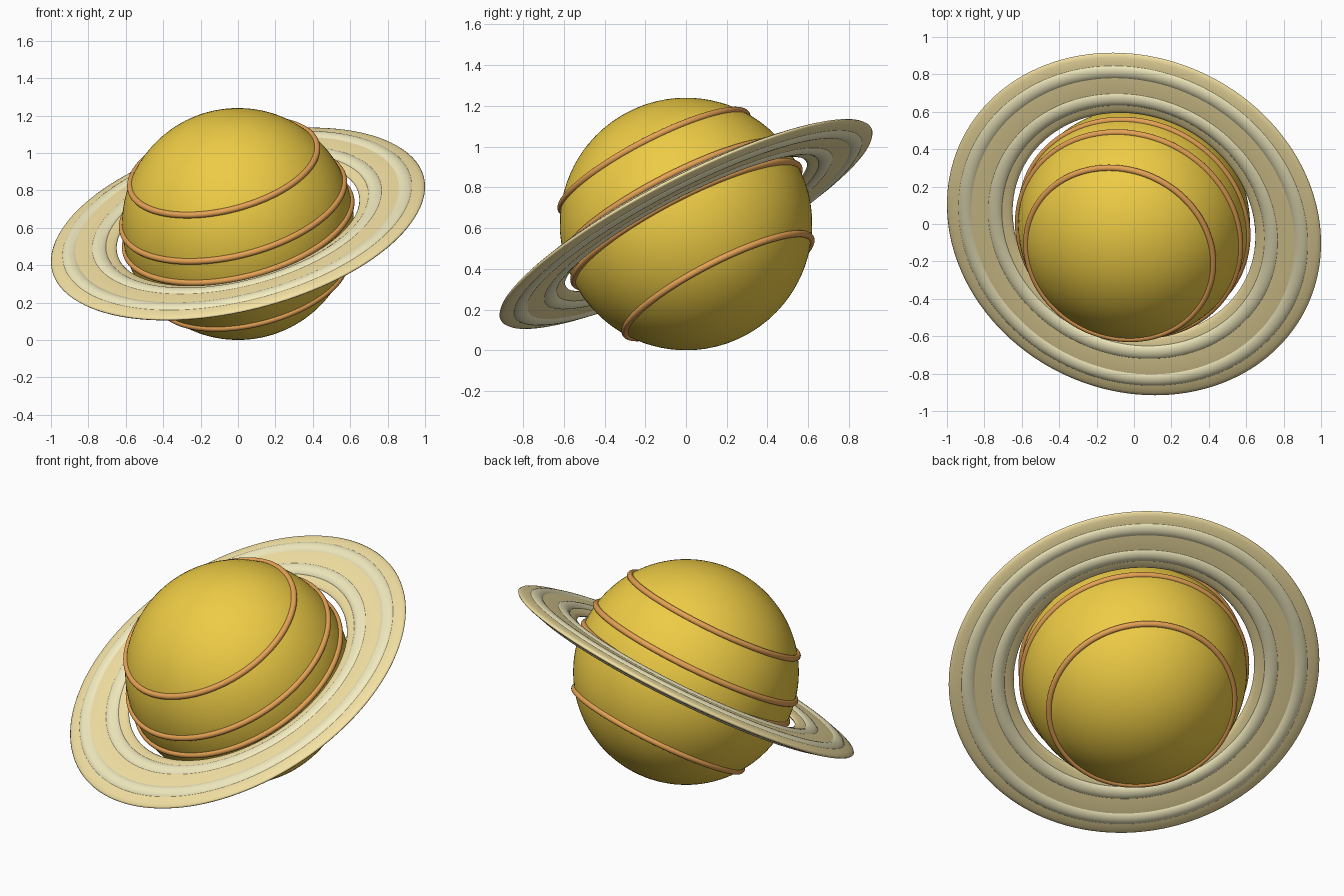
import bpy, math
from mathutils import Vector, Matrix

if "Cube" in bpy.data.objects:
    bpy.data.objects.remove(bpy.data.objects["Cube"])

CENTER = Vector((0, 0, 0.62))
R = 0.62
TILT = Matrix.Rotation(math.radians(-14.2), 4, 'Y') @ Matrix.Rotation(math.radians(26.7), 4, 'X')


def material(name, rgb):
    m = bpy.data.materials.new(name)
    m.diffuse_color = (*rgb, 1)
    m.use_nodes = True
    m.node_tree.nodes["Principled BSDF"].inputs["Base Color"].default_value = m.diffuse_color
    return m


ochre = material("ochre", (0.85, 0.60, 0.06))
rust = material("rust", (0.78, 0.36, 0.09))
tan = material("tan", (0.91, 0.76, 0.37))
cream = material("cream", (0.90, 0.84, 0.53))


def finish(name, mat):
    o = bpy.context.object
    o.name = name
    o.data.materials.append(mat)
    bpy.ops.object.shade_smooth()
    return o


def tilted_torus(name, major, minor, half_height, offset, mat):
    """Torus round the tilted axis, its tube flattened to half_height."""
    bpy.ops.mesh.primitive_torus_add(major_radius=major, minor_radius=minor,
                                     major_segments=128, minor_segments=24)
    o = finish(name, mat)
    o.data.transform(Matrix.Diagonal((1, 1, half_height / minor, 1)))
    o.matrix_world = (Matrix.Translation(CENTER) @ TILT
                      @ Matrix.Translation((0, 0, offset)))


# planet body
bpy.ops.mesh.primitive_uv_sphere_add(segments=96, ring_count=48, radius=R, location=CENTER)
planet = finish("planet", ochre)
planet.matrix_world = Matrix.Translation(CENTER) @ TILT

# raised stripes lying on the surface
for i, d in enumerate((0.35, 0.12, -0.005, -0.35)):
    tilted_torus(f"stripe_{i + 1}", math.sqrt(R * R - d * d), 0.017, 0.017, d, rust)

# flat main ring with two raised bands
tilted_torus("main_ring", 0.845, 0.18, 0.028, 0, tan)
tilted_torus("outer_band", 0.918, 0.049, 0.036, 0, cream)
tilted_torus("inner_band", 0.76, 0.049, 0.036, 0, cream)
